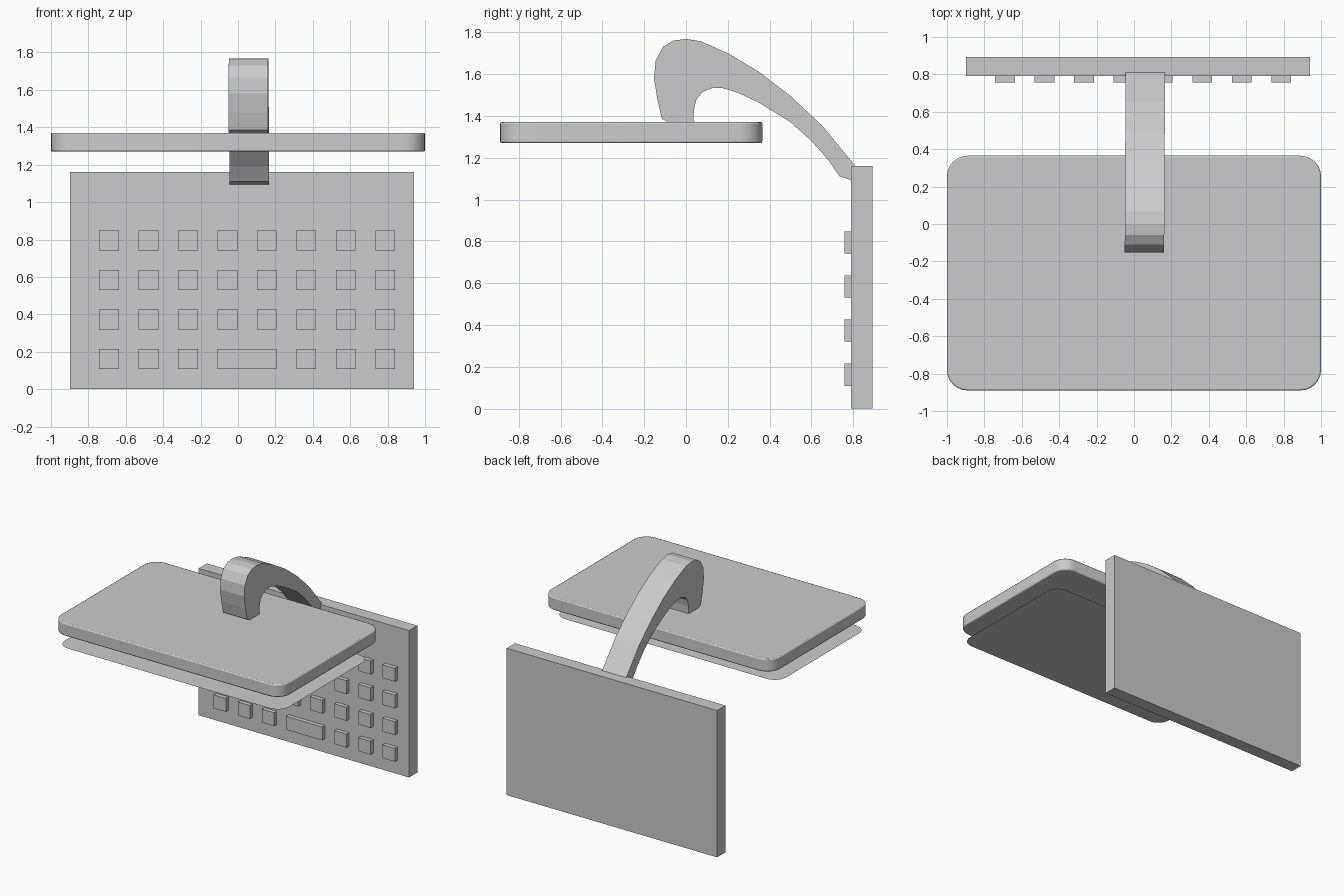
import bpy
import bmesh
from math import cos, sin, pi, radians

cube = bpy.data.objects.get("Cube")
if cube:
    bpy.data.objects.remove(cube, do_unlink=True)

grey = bpy.data.materials.new("light grey")
grey.use_nodes = True
grey.diffuse_color = (0.6, 0.6, 0.6, 1)
grey.node_tree.nodes["Principled BSDF"].inputs["Base Color"].default_value = (0.6, 0.6, 0.6, 1)


def finish(name, bm):
    """Turn a bmesh into a named grey object."""
    mesh = bpy.data.meshes.new(name)
    bm.to_mesh(mesh)
    bm.free()
    mesh.materials.append(grey)
    obj = bpy.data.objects.new(name, mesh)
    bpy.context.collection.objects.link(obj)
    return obj


def box(name, x0, x1, y0, y1, z0, z1):
    bm = bmesh.new()
    bmesh.ops.create_cube(bm, size=1)
    for v in bm.verts:
        v.co.x = x0 + (v.co.x + 0.5) * (x1 - x0)
        v.co.y = y0 + (v.co.y + 0.5) * (y1 - y0)
        v.co.z = z0 + (v.co.z + 0.5) * (z1 - z0)
    return finish(name, bm)


def prism(name, points, offset):
    """Face through the points, extruded by the offset when there is one."""
    bm = bmesh.new()
    face = bm.faces.new([bm.verts.new(p) for p in points])
    if offset:
        ext = bmesh.ops.extrude_face_region(bm, geom=[face], use_keep_orig=True)
        moved = [g for g in ext["geom"] if isinstance(g, bmesh.types.BMVert)]
        bmesh.ops.translate(bm, vec=offset, verts=moved)
        bmesh.ops.recalc_face_normals(bm, faces=bm.faces)
    return finish(name, bm)


def rounded_rect(x0, x1, y0, y1, z, r, steps=6):
    corners = [(x1 - r, y1 - r), (x0 + r, y1 - r), (x0 + r, y0 + r), (x1 - r, y0 + r)]
    points = []
    for i, (cx, cy) in enumerate(corners):
        for s in range(steps + 1):
            a = (i + s / steps) * pi / 2
            points.append((cx + r * cos(a), cy + r * sin(a), z))
    return points


# Upper slab with softened rims
slab = prism("tablet_slab", rounded_rect(-1, 1, -0.89, 0.365, 1.27, 0.11), (0, 0, 0.1))
bevel = slab.modifiers.new("soft_rim", "BEVEL")
bevel.width = 0.008
bevel.segments = 2
bevel.limit_method = "ANGLE"
bevel.angle_limit = radians(50)
bpy.context.view_layer.objects.active = slab
slab.select_set(True)
bpy.ops.object.shade_smooth_by_angle(angle=radians(40))
slab.select_set(False)

# Thin sheet hanging under the slab
prism("screen_sheet", rounded_rect(-0.98, 0.98, -0.86, 0.25, 1.16, 0.1), None)

# Curved arm joining slab and keyboard, side profile in y and z
profile = [
    (-0.08, 1.368), (-0.115, 1.385), (-0.137, 1.48), (-0.153, 1.58), (-0.145, 1.665),
    (-0.11, 1.73), (-0.06, 1.76), (0, 1.768), (0.07, 1.757), (0.2, 1.7),
    (0.35, 1.61), (0.5, 1.495), (0.65, 1.355), (0.81, 1.16), (0.8, 1.09),
    (0.735, 1.11), (0.68, 1.19), (0.6, 1.28), (0.5, 1.37), (0.35, 1.463),
    (0.25, 1.51), (0.18, 1.532), (0.13, 1.535), (0.08, 1.515), (0.05, 1.48),
    (0.038, 1.43), (0.035, 1.368),
]
prism("curved_arm", [(-0.049 + 0.005 * y, y, z) for y, z in profile], (0.211, 0, 0))

# Upright keyboard panel
box("keyboard_panel", -0.897, 0.942, 0.79, 0.893, 0, 1.16)

# Keys, with one wide key in the bottom row
pitch, half = 0.211, 0.053
for row in range(4):
    for col in range(8):
        if row == 0 and col == 4:
            continue
        x, z = -0.69 + col * pitch, 0.162 + row * pitch
        wide = row == 0 and col == 3
        right = x + half + (pitch if wide else 0)
        box("wide_key" if wide else "key", x - half, right, 0.757, 0.795, z - half, z + half)
